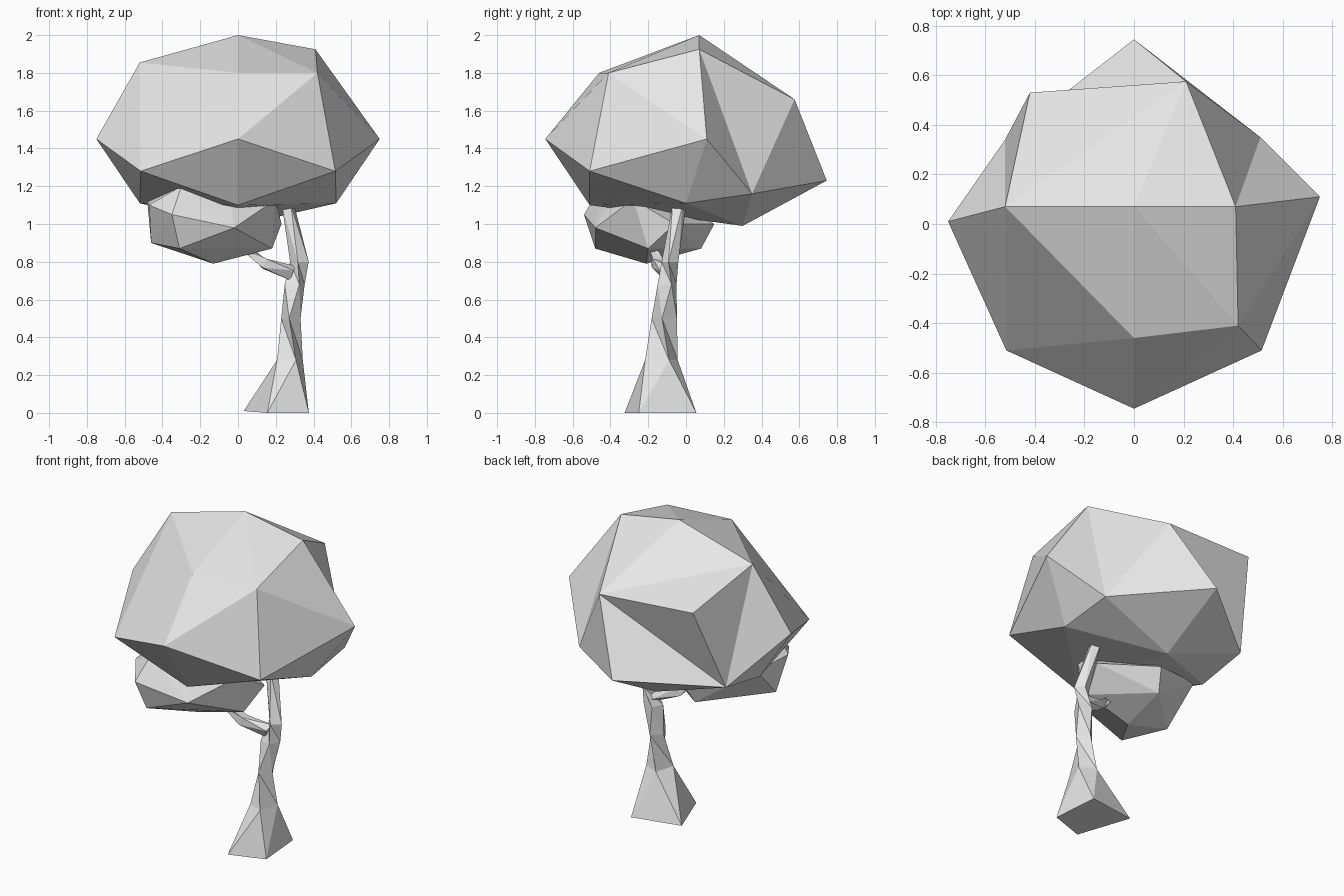
import bpy, bmesh, math
from mathutils import Vector

if "Cube" in bpy.data.objects:
    bpy.data.objects.remove(bpy.data.objects["Cube"], do_unlink=True)

grey = bpy.data.materials.new("light_grey")
grey.use_nodes = True
grey.diffuse_color = (0.8, 0.8, 0.8, 1)
grey.node_tree.nodes["Principled BSDF"].inputs["Base Color"].default_value = (0.8, 0.8, 0.8, 1)


def finish(name, bm):
    """Turn a bmesh into a flat shaded grey object."""
    bmesh.ops.recalc_face_normals(bm, faces=bm.faces[:])
    mesh = bpy.data.meshes.new(name)
    bm.to_mesh(mesh)
    bm.free()
    mesh.materials.append(grey)
    obj = bpy.data.objects.new(name, mesh)
    bpy.context.collection.objects.link(obj)
    return obj


def foliage(name, corners, creases=()):
    """Faceted clump around named corners; each crease pair is an outer edge
    that is turned across its two triangles to make a hollow fold."""
    bm = bmesh.new()
    verts = {key: bm.verts.new(co) for key, co in corners.items()}
    hull = bmesh.ops.convex_hull(bm, input=bm.verts[:])
    inside = [v for v in hull["geom_interior"] if isinstance(v, bmesh.types.BMVert)]
    bmesh.ops.delete(bm, geom=inside, context="VERTS")
    for first, second in creases:
        a, b = verts[first], verts[second]
        if a.is_valid and b.is_valid:
            edge = bm.edges.get((a, b))
            if edge and len(edge.link_faces) == 2:
                bmesh.ops.rotate_edges(bm, edges=[edge], use_ccw=False)
    return finish(name, bm)


def limb(name, rings):
    """Skin a list of four-cornered rings with triangles and cap both ends."""
    bm = bmesh.new()
    loops = [[bm.verts.new(co) for co in ring] for ring in rings]
    for low, high in zip(loops, loops[1:]):
        for i in range(len(low)):
            j = (i + 1) % len(low)
            bm.faces.new((low[i], low[j], high[i]))
            bm.faces.new((low[j], high[j], high[i]))
    bm.faces.new(loops[0])
    bm.faces.new(loops[-1])
    return finish(name, bm)


def ring(x, y, z, width, depth, turn, upright=True):
    """Four corners around a centre, level or facing along x."""
    corners = []
    for i in range(4):
        angle = math.radians(turn + 90 * i)
        u, v = width * math.cos(angle), depth * math.sin(angle)
        offset = Vector((u, v, 0)) if upright else Vector((u * 0.4, v, u))
        corners.append(Vector((x, y, z)) + offset)
    return corners


# Main crown
foliage("crown", {
    "peak": (0, 0.07, 2.0),
    "top_left": (0.41, 0.07, 1.925),
    "top_right": (-0.52, 0.07, 1.855),
    "top_front": (0, -0.46, 1.8),
    "top_front_left": (0.42, -0.41, 1.8),
    "top_back_left": (0.21, 0.575, 1.66),
    "top_back_right": (-0.42, 0.53, 1.69),
    "side_left": (0.75, 0.11, 1.45),
    "side_right": (-0.75, 0.01, 1.45),
    "nose": (0, -0.745, 1.45),
    "front_left": (0.515, -0.51, 1.28),
    "front_right": (-0.515, -0.51, 1.28),
    "tail": (0, 0.745, 1.23),
    "back_left": (0.51, 0.35, 1.16),
    "back_right": (-0.52, 0.34, 1.17),
    "under_front": (0, -0.51, 1.1),
    "under_left": (0.52, 0, 1.11),
    "under_right": (-0.52, 0, 1.11),
    "under_back": (0, 0.3, 0.99),
}, [
    ("side_left", "top_back_left"),
    ("side_right", "top_back_right"),
    ("tail", "top_back_right"),
    ("peak", "top_back_right"),
])

# Small clump under the crown, carried by the branch
foliage("small_clump", {
    "top": (-0.12, -0.2, 1.24),
    "top_front": (-0.3, -0.45, 1.2),
    "top_left": (0.2, -0.28, 1.13),
    "top_middle": (-0.04, -0.4, 1.13),
    "side_right": (-0.48, -0.03, 1.12),
    "side_front_right": (-0.47, -0.36, 1.1),
    "nose": (-0.35, -0.54, 1.05),
    "front": (-0.02, -0.48, 0.98),
    "side_left": (0.23, -0.06, 1.0),
    "back": (-0.08, 0.15, 1.0),
    "low_front": (-0.31, -0.48, 0.87),
    "low_right": (-0.46, -0.25, 0.9),
    "low_left": (0.18, -0.2, 0.87),
    "low_back": (-0.12, 0.08, 0.87),
    "bottom": (-0.13, -0.21, 0.79),
})

# Trunk with a flared foot, leaning inwards at the top
foot = [(0.155, -0.325, 0), (0.375, -0.25, 0), (0.35, 0.055, 0), (0.03, 0, 0.01)]
limb("trunk", [
    foot,
    ring(0.275, -0.13, 0.28, 0.075, 0.095, -65),
    ring(0.28, -0.115, 0.5, 0.052, 0.068, -100),
    ring(0.30, -0.1, 0.68, 0.058, 0.055, -65),
    ring(0.325, -0.085, 0.8, 0.05, 0.045, -100),
    ring(0.265, -0.035, 1.1, 0.036, 0.04, -65),
])

# Side branch reaching into the small clump
limb("branch", [
    ring(0.29, -0.1, 0.74, 0.04, 0.04, 20, False),
    ring(0.14, -0.15, 0.79, 0.034, 0.04, 50, False),
    ring(0.03, -0.18, 0.88, 0.022, 0.025, 20, False),
])
